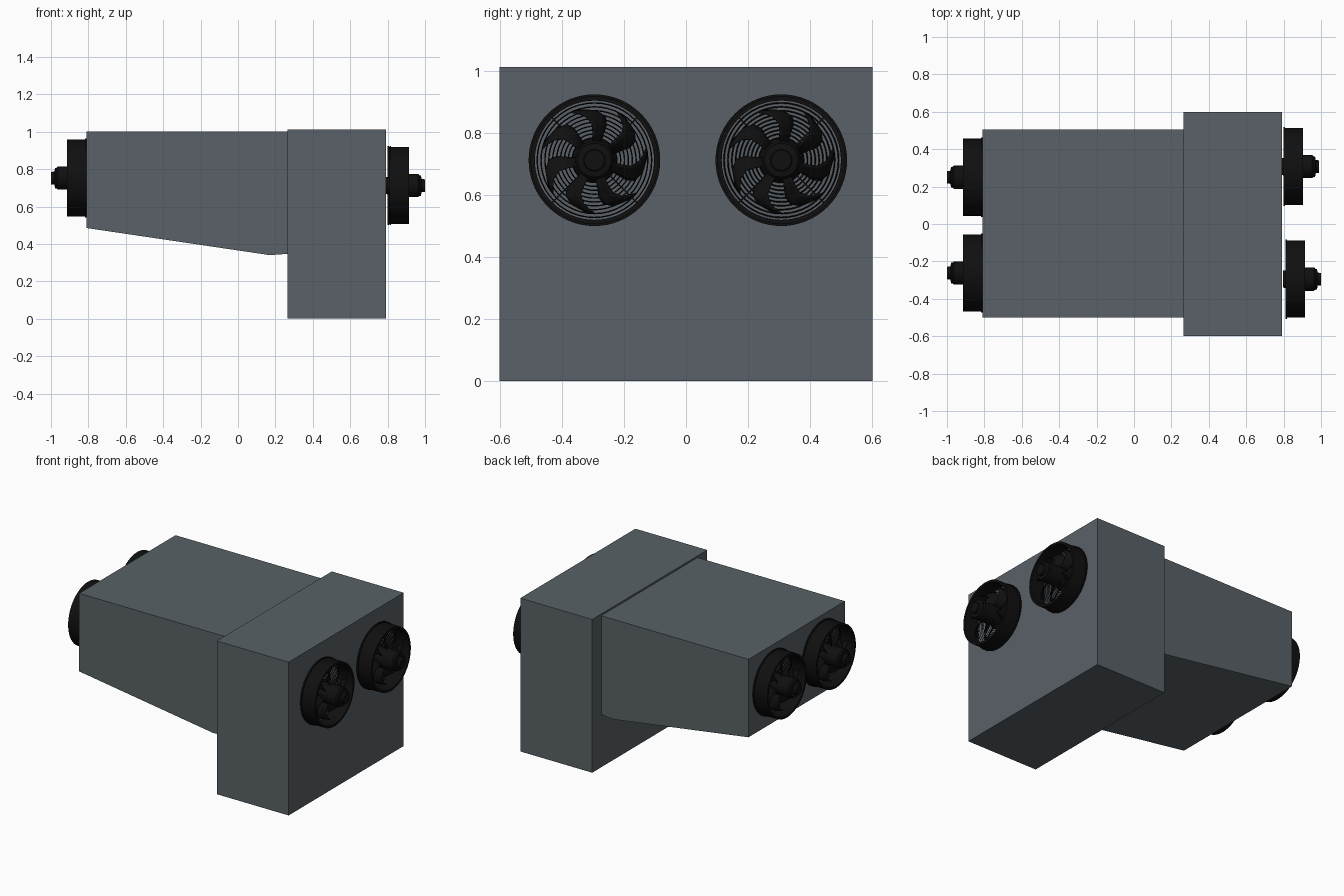
import bpy, bmesh
from math import sin, cos, pi, radians
from mathutils import Vector, Matrix

if "Cube" in bpy.data.objects:
    bpy.data.objects.remove(bpy.data.objects["Cube"])


def material(name, rgb):
    m = bpy.data.materials.new(name)
    m.diffuse_color = (*rgb, 1)
    m.use_nodes = True
    m.node_tree.nodes["Principled BSDF"].inputs["Base Color"].default_value = m.diffuse_color
    return m


SLATE = material("slate_grey", (0.10, 0.12, 0.135))
BLACK = material("black", (0.005, 0.005, 0.005))


def add_object(name, mesh, mat=None):
    ob = bpy.data.objects.new(name, mesh)
    bpy.context.collection.objects.link(ob)
    if mat:
        mesh.materials.append(mat)
    return ob


def finish(bm, name):
    bmesh.ops.recalc_face_normals(bm, faces=bm.faces[:])
    mesh = bpy.data.meshes.new(name)
    bm.to_mesh(mesh)
    bm.free()
    return mesh


def extrude_profile(name, pts, y0, y1):
    """Prism from an (x, z) outline extruded along y."""
    bm = bmesh.new()
    face = bm.faces.new([bm.verts.new((x, y0, z)) for x, z in pts])
    res = bmesh.ops.extrude_face_region(bm, geom=[face])
    verts = [g for g in res["geom"] if isinstance(g, bmesh.types.BMVert)]
    bmesh.ops.translate(bm, verts=verts, vec=(0, y1 - y0, 0))
    return add_object(name, finish(bm, name), SLATE)


def lathe(bm, prof, n=48, closed=True):
    """Revolve (x, radius) points about x; an open profile gets end caps."""
    rings = [[bm.verts.new((x, r * cos(2 * pi * i / n), r * sin(2 * pi * i / n)))
              for i in range(n)] for x, r in prof]
    for k in range(len(prof) if closed else len(prof) - 1):
        a, b = rings[k], rings[(k + 1) % len(prof)]
        for i in range(n):
            j = (i + 1) % n
            bm.faces.new((a[i], a[j], b[j], b[i]))
    if not closed:
        bm.faces.new(rings[0])
        bm.faces.new(rings[-1])


# Housing boxes
extrude_profile("tapered_body", [(-0.81, 0.485), (0.17, 0.34), (0.265, 0.347),
                                 (0.265, 1.0), (-0.81, 1.0)], -0.5, 0.505)
extrude_profile("tall_box", [(0.265, 0), (0.79, 0), (0.79, 1.012), (0.265, 1.012)], -0.6, 0.6)

# Fan parts, built about the local x axis with x = 0 at the inner rim
bm = bmesh.new()
lathe(bm, [(0, 0.192), (0, 0.206), (0.095, 0.206), (0.095, 0.192)], 64)
shroud = finish(bm, "fan_shroud")

# Wire guard: concentric rings plus four diagonal stays
bm = bmesh.new()
w = 0.0022
for k in range(10):
    r = 0.072 + 0.0125 * k
    lathe(bm, [(-0.005 - w, r), (-0.005, r + w), (-0.005 + w, r), (-0.005, r - w)])
lathe(bm, [(-0.009, 0.198), (-0.009, 0.212), (0, 0.212), (0, 0.198)], 64)
for k in range(4):
    res = bmesh.ops.create_cube(bm, size=1, matrix=Matrix.Rotation(pi / 4 + k * pi / 2, 4, 'X')
                                @ Matrix.Translation((-0.005, 0.125, 0))
                                @ Matrix.Diagonal((0.005, 0.16, 0.005, 1)))
guard = finish(bm, "fan_guard")

# Seven swept blades: rows of radius, trailing and leading angle
ROWS = [(0.055, -14, 14), (0.09, -12, 10), (0.12, -12, 11), (0.145, -7, 19),
        (0.16, 5, 27), (0.171, 25, 33)]
STEPS = 4
bm = bmesh.new()
for b in range(7):
    base = radians(83 + b * 360 / 7)
    grid = []
    for r, lo, hi in ROWS:
        row = []
        for s in range(STEPS + 1):
            f = s / STEPS
            a = base + radians(lo + (hi - lo) * f)
            row.append(bm.verts.new((0.045 + 0.04 * (f - 0.5), r * cos(a), r * sin(a))))
        grid.append(row)
    for p, q in zip(grid, grid[1:]):
        for s in range(STEPS):
            bm.faces.new((p[s], p[s + 1], q[s + 1], q[s]))
blades = finish(bm, "fan_blades")

# Motor with stepped housing
bm = bmesh.new()
lathe(bm, [(-0.022, 0.045), (-0.008, 0.047), (-0.008, 0.07), (0.0, 0.07), (0.01, 0.062),
           (0.145, 0.062), (0.153, 0.055), (0.16, 0.055), (0.164, 0.035),
           (0.182, 0.033)], 40, closed=False)
motor = finish(bm, "fan_motor")

for mesh in (shroud, guard, blades, motor):
    mesh.materials.append(BLACK)

# Place two fans on each end
FANS = [("right_front", (0.818, -0.295, 0.712), 0), ("right_back", (0.808, 0.307, 0.712), 0),
        ("left_front", (-0.818, -0.262, 0.752), pi), ("left_back", (-0.818, 0.25, 0.752), pi)]
for label, loc, turn in FANS:
    for mesh in (shroud, guard, blades, motor):
        ob = add_object(f"{mesh.name}_{label}", mesh)
        ob.location = loc
        ob.rotation_euler.z = turn
        if mesh is blades:
            mod = ob.modifiers.new("thickness", 'SOLIDIFY')
            mod.thickness = 0.004
            mod.offset = 0

# Smooth the round parts, keeping sharp edges
bpy.ops.object.select_all(action='DESELECT')
for ob in bpy.data.objects:
    if ob.name.endswith("right_front"):
        ob.select_set(True)
        bpy.context.view_layer.objects.active = ob
bpy.ops.object.shade_smooth_by_angle()
